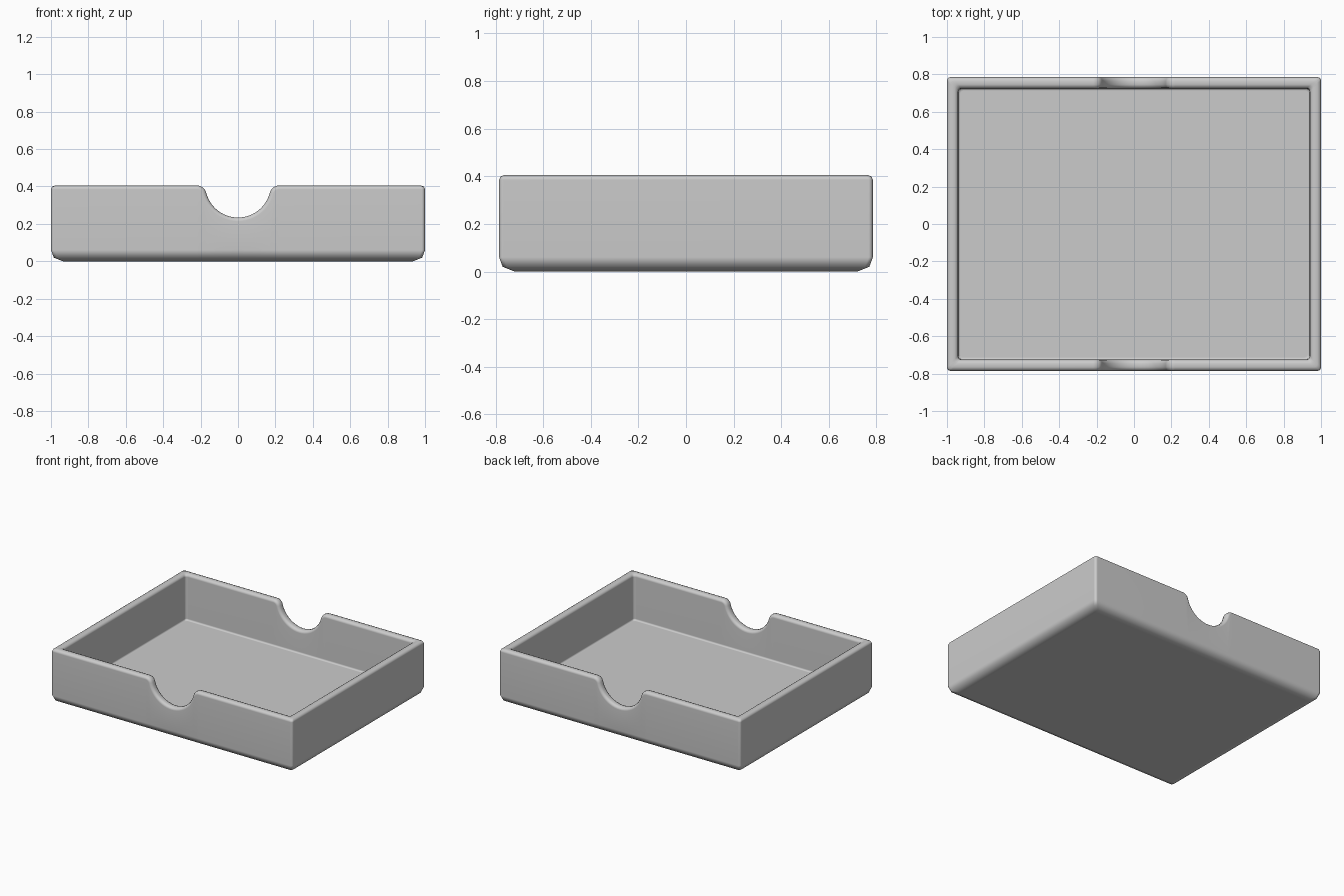
import bpy, bmesh, math
from mathutils import Vector

cube = bpy.data.objects.get("Cube")
if cube:
    bpy.data.objects.remove(cube, do_unlink=True)

HX, HY, TOP, R = 1.0, 0.785, 0.405, 0.018

grey = bpy.data.materials.new("plain grey")
grey.use_nodes = True
colour = (0.6, 0.6, 0.6, 1)
grey.diffuse_color = colour
grey.node_tree.nodes["Principled BSDF"].inputs["Base Color"].default_value = colour

# Finger notch: a round bowl whose lips flare out into the rim
bowl, lip = 0.175, 0.05
bowl_z = TOP + 0.004
lip_z = TOP - lip
lip_x = math.sqrt((bowl + lip) ** 2 - (bowl_z - lip_z) ** 2)
meet = math.atan2(lip_z - bowl_z, lip_x)
half = []
for i in range(13):
    a = -math.pi / 2 + (meet + math.pi / 2) * i / 12
    half.append((Vector((math.cos(a), math.sin(a))) * bowl + Vector((0, bowl_z)),
                 Vector((math.cos(a), math.sin(a)))))
for i in range(1, 7):
    a = math.pi + meet + (math.pi / 2 - math.pi - meet) * i / 6
    n = Vector((math.cos(a), math.sin(a)))
    half.append((Vector((lip_x, lip_z)) + n * lip, -n))
# Each entry: rim point and the direction pointing away from the wall
notch = [(Vector((-p.x, p.y)), Vector((-n.x, n.y))) for p, n in reversed(half[1:])] + half


def ring(inset, level, follows_rim):
    """One closed loop round the tray; rim loops sink into the wall by level."""
    hx, hy = HX - inset, HY - inset
    pts = []

    def corner(sx, sy, start):
        for k in range(4):
            a = math.radians(start + 30 * k)
            pts.append((sx * (hx - R) + R * math.cos(a),
                        sy * (hy - R) + R * math.sin(a),
                        TOP - level if follows_rim else level))

    def notch_run(y, entries):
        for p, n in entries:
            # The inward direction is down at the lips and outward in the bowl
            inward = n if n.y < 0 else -n
            if follows_rim:
                q = p + inward * level
                pts.append((q.x, y, q.y))
            else:
                pts.append((p.x, y, level))

    corner(-1, -1, 180)
    notch_run(-hy, notch)
    corner(1, -1, 270)
    corner(1, 1, 0)
    notch_run(hy, list(reversed(notch)))
    corner(-1, 1, 90)
    return pts


# Cross-section from the underside, up the outside, over the rim, to the floor
section = [(0.065, 0, False), (0.015, 0.02, False), (0, 0.06, False),
           (0, 0.02, True), (0.006, 0.006, True), (0.02, 0, True),
           (0.04, 0, True), (0.054, 0.006, True), (0.06, 0.02, True),
           (0.06, 0.075, False), (0.063, 0.066, False), (0.072, 0.062, False)]

bm = bmesh.new()
loops = [[bm.verts.new(p) for p in ring(*s)] for s in section]
count = len(loops[0])
for low, high in zip(loops, loops[1:]):
    for i in range(count):
        j = (i + 1) % count
        bm.faces.new((low[i], low[j], high[j], high[i]))
bm.faces.new(list(reversed(loops[0])))
bm.faces.new(loops[-1])
bmesh.ops.recalc_face_normals(bm, faces=bm.faces)
mesh = bpy.data.meshes.new("tray")
bm.to_mesh(mesh)
bm.free()
mesh.materials.append(grey)

tray = bpy.data.objects.new("tray", mesh)
bpy.context.collection.objects.link(tray)
bpy.context.view_layer.objects.active = tray
tray.select_set(True)
bpy.ops.object.shade_smooth_by_angle(angle=math.radians(50))
weighted = tray.modifiers.new("flat face normals", 'WEIGHTED_NORMAL')
weighted.keep_sharp = True
